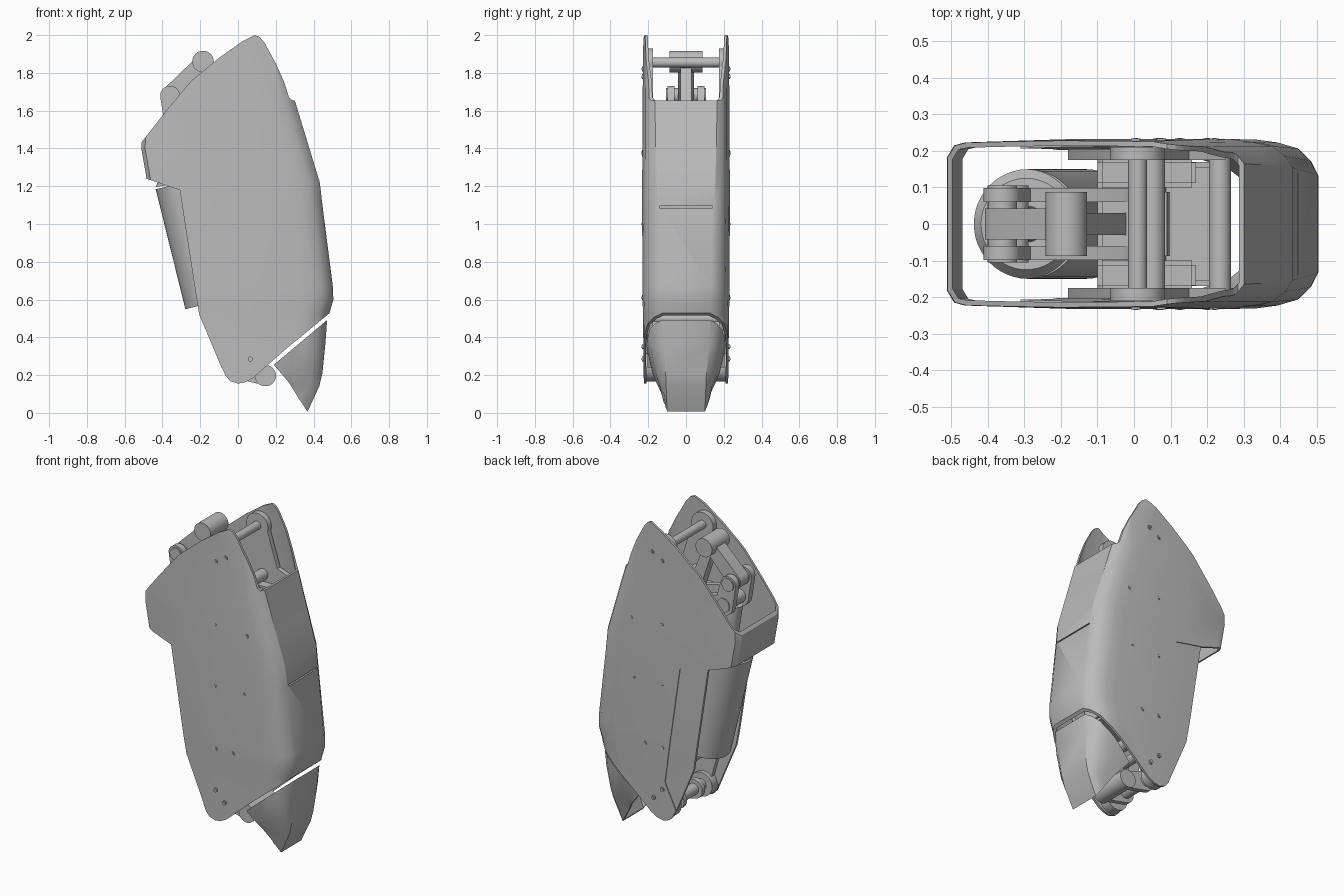
import bpy, bmesh, math
from mathutils import Vector

cube = bpy.data.objects.get("Cube")
if cube:
    bpy.data.objects.remove(cube, do_unlink=True)

grey = bpy.data.materials.new("plain_grey")
grey.use_nodes = True
grey.diffuse_color = (0.5, 0.5, 0.5, 1)
grey.node_tree.nodes["Principled BSDF"].inputs["Base Color"].default_value = (0.5, 0.5, 0.5, 1)


def add(name, bm, angle=30):
    bmesh.ops.recalc_face_normals(bm, faces=bm.faces)
    me = bpy.data.meshes.new(name)
    bm.to_mesh(me)
    bm.free()
    me.materials.append(grey)
    ob = bpy.data.objects.new(name, me)
    bpy.context.collection.objects.link(ob)
    smooth(ob, angle)
    return ob


def smooth(ob, angle):
    bpy.ops.object.select_all(action='DESELECT')
    ob.select_set(True)
    bpy.context.view_layer.objects.active = ob
    bpy.ops.object.shade_smooth_by_angle(angle=math.radians(angle))


def bake(ob):
    dg = bpy.context.evaluated_depsgraph_get()
    me = bpy.data.meshes.new_from_object(ob.evaluated_get(dg))
    ob.modifiers.clear()
    ob.data = me


def boolean(ob, cutter, op):
    m = ob.modifiers.new(op, 'BOOLEAN')
    m.operation, m.object, m.solver = op, cutter, 'EXACT'
    bake(ob)
    bpy.data.objects.remove(cutter, do_unlink=True)


def prism(name, pts, y0, y1, bevel=0):
    """Side outline (x, z) extruded across y."""
    bm = bmesh.new()
    f = bm.faces.new([bm.verts.new((x, y0, z)) for x, z in pts])
    g = bmesh.ops.extrude_face_region(bm, geom=[f])
    bmesh.ops.translate(bm, vec=(0, y1 - y0, 0),
                        verts=[v for v in g["geom"] if isinstance(v, bmesh.types.BMVert)])
    if bevel:
        bmesh.ops.bevel(bm, geom=bm.edges[:], offset=bevel, segments=2, affect='EDGES')
    return add(name, bm)


def rod(name, a, b, r, segs=32, r2=None):
    """Cylinder between two points."""
    a, b = Vector(a), Vector(b)
    d = b - a
    bm = bmesh.new()
    bmesh.ops.create_cone(bm, cap_ends=True, segments=segs, radius1=r,
                          radius2=r2 or r, depth=d.length)
    bm.transform(Vector((0, 0, 1)).rotation_difference(d).to_matrix().to_4x4())
    bmesh.ops.translate(bm, vec=(a + b) / 2, verts=bm.verts)
    return add(name, bm)


def pin(name, x, z, r, y0, y1):
    return rod(name, (x, y0, z), (x, y1, z), r)


def link(name, a, b, ra, rb, y0, y1):
    """Flat bar with rounded ends in the side plane."""
    ang = math.atan2(b[1] - a[1], b[0] - a[0])
    pts = []
    for c, r, s in ((a, ra, math.pi / 2), (b, rb, -math.pi / 2)):
        for i in range(11):
            t = ang + s + i * math.pi / 10
            pts.append((c[0] + r * math.cos(t), c[1] + r * math.sin(t)))
    return prism(name, pts, y0, y1)


def sleeve(name, rows, thick):
    """Loft of closed sections; rows hold height, front x, front half width, side y, back x."""
    bm = bmesh.new()
    loops = []
    for z, xf, hw, side, xb in rows:
        d = side - hw
        half = [(xf, hw), (xf - 0.02, hw + d * 0.4), (xf - 0.055, hw + d * 0.75),
                (xf - 0.11, side - 0.008), (xf - 0.17, side),
                (xb + 0.3, side), (xb + 0.05, side - 0.008),
                (xb + 0.02, side - 0.016), (xb, side - 0.05)]
        ring = half + [(x, -y) for x, y in reversed(half)]
        loops.append([bm.verts.new((x, y, z)) for x, y in ring])
    n = len(loops[0])
    for lo, hi in zip(loops, loops[1:]):
        for i in range(n):
            bm.faces.new((lo[i], lo[(i + 1) % n], hi[(i + 1) % n], hi[i]))
    ob = add(name, bm)
    m = ob.modifiers.new("thickness", 'SOLIDIFY')
    m.thickness, m.offset = thick, -1
    bake(ob)
    return ob


# Outer armour: a tapered sleeve trimmed to the side outline
def armour_rows(inset):
    return [(z, xf - inset, hw, side - inset, xb + inset) for z, xf, hw, side, xb in (
        (0.05, 0.40, 0.11, 0.222, -0.30), (0.53, 0.485, 0.125, 0.228, -0.36),
        (0.60, 0.505, 0.13, 0.23, -0.37), (0.67, 0.502, 0.135, 0.231, -0.39),
        (1.10, 0.447, 0.15, 0.232, -0.455), (1.22, 0.433, 0.155, 0.232, -0.48),
        (1.40, 0.378, 0.16, 0.231, -0.512), (1.65, 0.302, 0.165, 0.23, -0.50),
        (2.05, 0.20, 0.165, 0.225, -0.49))]


shell = sleeve("armour_shell", armour_rows(0), 0.014)
outline = [(0.09, 2.0), (0.115, 1.99), (0.14, 1.96), (0.20, 1.85), (0.245, 1.75),
           (0.27, 1.67), (0.285, 1.655), (0.6, 1.65), (0.6, 0.625), (0.475, 0.52),
           (0.25, 0.335), (0.08, 0.185), (0.04, 0.163), (0.0, 0.155), (-0.04, 0.168),
           (-0.065, 0.195), (-0.085, 0.24), (-0.03, 0.36), (-0.012, 0.40), (-0.12, 1.14),
           (-0.31, 1.18), (-0.47, 1.235), (-0.55, 1.26), (-0.55, 1.38), (-0.505, 1.44),
           (-0.38, 1.60), (-0.25, 1.755), (-0.10, 1.88), (0.02, 1.965)]
boolean(shell, prism("trim", outline, -0.4, 0.4), 'INTERSECT')
boolean(shell, prism("seam", [(0.437, 1.086), (0.5, 1.086), (0.5, 1.094), (0.437, 1.094)],
                     -0.14, 0.14), 'DIFFERENCE')
smooth(shell, 30)

# Recessed lower rear side panels
panels = sleeve("rear_side_panels", armour_rows(0.005), 0.016)
boolean(panels, prism("trim", [(-0.31, 1.19), (-0.11, 1.15), (0.0, 0.40), (-0.03, 0.34),
                               (-0.085, 0.235), (-0.205, 0.52), (-0.225, 0.64)],
                      -0.4, 0.4), 'INTERSECT')
smooth(panels, 30)

# Lower front guard
guard = sleeve("lower_guard", [
    (-0.05, 0.335, 0.095, 0.10, -0.2), (0.0, 0.365, 0.10, 0.108, -0.2),
    (0.14, 0.43, 0.105, 0.15, -0.2), (0.21, 0.447, 0.108, 0.178, -0.2),
    (0.36, 0.462, 0.12, 0.212, -0.2), (0.6, 0.48, 0.135, 0.218, -0.2)], 0.014)
boolean(guard, prism("trim", [(0.55, 0.555), (0.47, 0.49), (0.19, 0.255), (0.215, 0.225),
                              (0.27, 0.16), (0.31, 0.095), (0.37, 0.003), (0.55, 0.003)],
                     -0.4, 0.4), 'INTERSECT')
smooth(guard, 30)

# Inner frame: mirrored side plates, pivots and screws
frame_outline = [(-0.18, 1.56), (-0.06, 1.84), (0.08, 1.84), (0.15, 1.62), (0.25, 1.58),
                 (0.30, 0.70), (0.10, 0.24), (-0.04, 0.24), (-0.14, 0.60), (-0.18, 1.1)]
screws = [(0.005, 1.78), (0.075, 1.82), (0.005, 1.38), (0.22, 1.37), (0.005, 1.0),
          (0.20, 1.0), (0.005, 0.61), (0.125, 0.61), (0.005, 0.35), (0.065, 0.285)]
for s, tag in ((1, "left"), (-1, "right")):
    prism(f"{tag}_frame_plate", frame_outline, s * 0.175, s * 0.205)
    pin(f"{tag}_upper_boss", 0.01, 1.855, 0.075, s * 0.175, s * 0.21)
    pin(f"{tag}_lower_boss", 0.0, 0.24, 0.075, s * 0.15, s * 0.212)
    prism(f"{tag}_frame_rib", [(-0.10, 1.2), (0.17, 1.2), (0.17, 1.52), (-0.10, 1.52)],
          s * 0.10, s * 0.18, 0.012)
    link(f"{tag}_lower_arm", (0.0, 0.24), (0.145, 0.197), 0.06, 0.05, s * 0.075, s * 0.105)
    link(f"{tag}_clevis", (-0.36, 1.68), (-0.33, 1.54), 0.052, 0.06, s * 0.06, s * 0.098)
    link(f"{tag}_rear_arm", (-0.33, 1.55), (-0.05, 1.47), 0.055, 0.07, s * 0.06, s * 0.098)
    for x, z in screws:
        pin(f"{tag}_screw", x, z, 0.013, s * 0.215, s * 0.2335)
        pin(f"{tag}_screw_core", x, z, 0.006, s * 0.215, s * 0.2355)

# Central block and cross bars
prism("core_block", [(-0.10, 0.62), (0.24, 0.62), (0.22, 1.32), (-0.10, 1.32)], -0.17, 0.17, 0.015)
prism("upper_block", [(-0.10, 1.3), (0.10, 1.3), (0.09, 1.53), (-0.10, 1.53)], -0.10, 0.10, 0.012)
for x, z, r, w in ((0.05, 1.56, 0.035, 0.18), (0.235, 1.54, 0.03, 0.18),
                   (0.01, 1.855, 0.026, 0.2), (-0.07, 0.5, 0.03, 0.18),
                   (0.0, 0.24, 0.035, 0.18), (0.12, 0.45, 0.035, 0.18)):
    pin("cross_bar", x, z, r, -w, w)

# Rear linkage
pin("upper_knuckle", -0.185, 1.86, 0.057, -0.088, 0.088)
pin("rear_knuckle_pin", -0.36, 1.68, 0.04, -0.105, 0.105)
pin("rear_lower_pin", -0.33, 1.545, 0.042, -0.105, 0.105)
link("knuckle_link", (-0.36, 1.68), (-0.185, 1.86), 0.048, 0.04, -0.042, 0.042)
link("inner_link", (-0.185, 1.86), (-0.06, 1.52), 0.03, 0.04, -0.03, 0.03)

# Actuator cylinder with collar and piston
rod("actuator_body", (-0.133, 0, 0.585), (-0.29, 0, 1.22), 0.15, 48)
rod("actuator_collar", (-0.29, 0, 1.22), (-0.295, 0, 1.25), 0.15, 48, 0.125)
rod("actuator_piston", (-0.285, 0, 1.2), (-0.335, 0, 1.52), 0.05)

# Lower joint roller
pin("lower_roller", 0.145, 0.197, 0.056, -0.12, 0.12)
